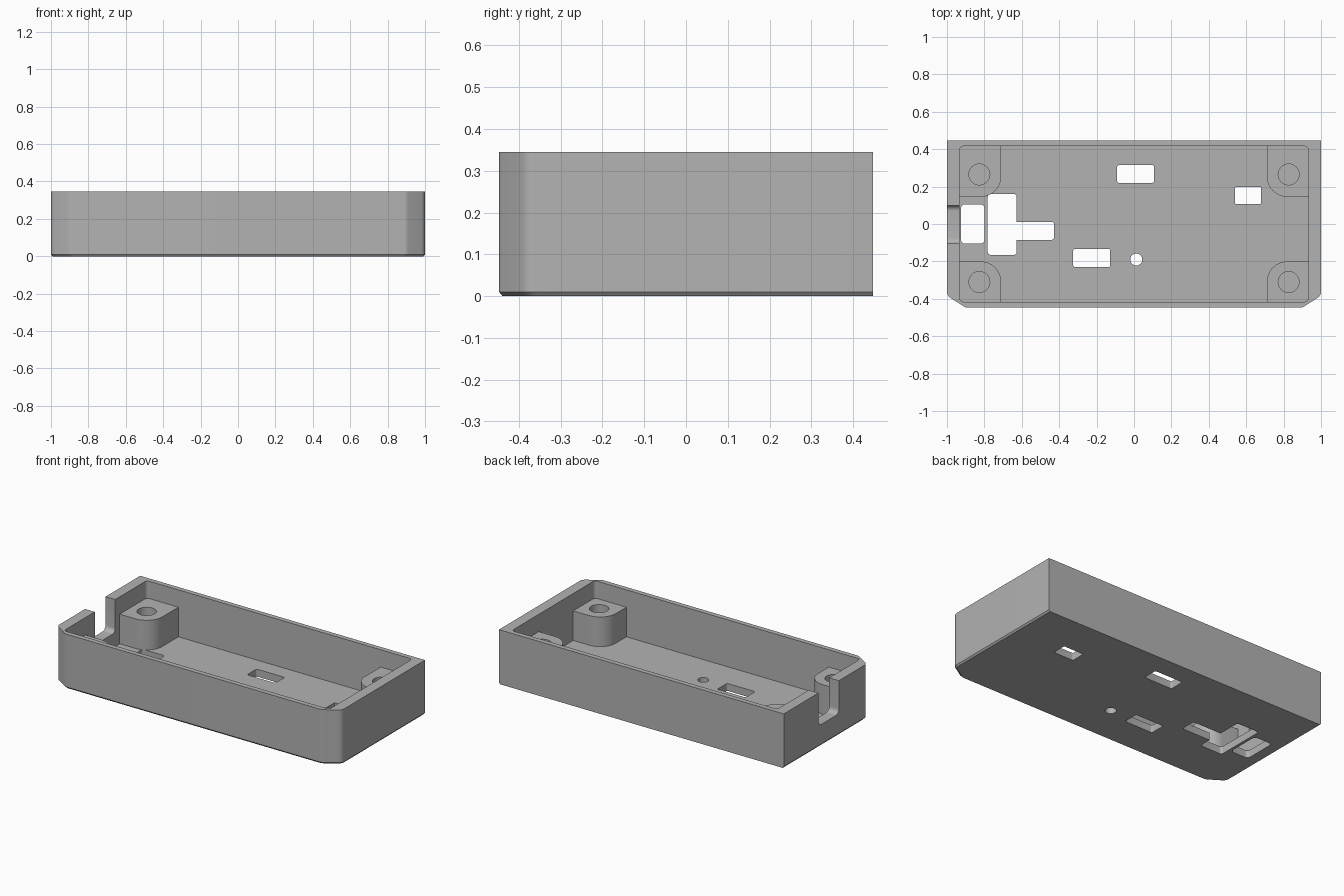
import bpy
import bmesh
from math import sin, cos, pi, radians
from mathutils import Vector

cube = bpy.data.objects.get("Cube")
if cube:
    bpy.data.objects.remove(cube, do_unlink=True)

grey = bpy.data.materials.new("mid grey plastic")
grey.use_nodes = True
COLOUR = (0.45, 0.45, 0.45, 1)
grey.diffuse_color = COLOUR
grey.node_tree.nodes["Principled BSDF"].inputs["Base Color"].default_value = COLOUR

HEIGHT, FLOOR, POST_TOP = 0.345, 0.047, 0.235
WALL_X, WALL_Y = 0.932, 0.416
ABOVE = 0.5


def rounded(corners, steps=6):
    """Outline from (x, y, radius) corners, each rounded by an arc."""
    out = []
    for i, (x, y, r) in enumerate(corners):
        p = Vector((x, y))
        if r == 0:
            out.append(p)
            continue
        a = (Vector(corners[i - 1][:2]) - p).normalized()
        b = (Vector(corners[(i + 1) % len(corners)][:2]) - p).normalized()
        half = a.angle(b) / 2
        centre = p + (a + b).normalized() * (r / sin(half))
        reach = r * cos(half) / sin(half)
        start = (p + a * reach - centre).normalized()
        end = (p + b * reach - centre).normalized()
        for k in range(steps + 1):
            out.append(centre + start.slerp(end, k / steps).normalized() * r)
    return out


def rect(x0, x1, y0, y1, r):
    return rounded([(x0, y0, r), (x1, y0, r), (x1, y1, r), (x0, y1, r)])


def circle(x, y, r, n=32):
    return [Vector((x + r * cos(2 * pi * k / n), y + r * sin(2 * pi * k / n)))
            for k in range(n)]


def prism(name, outline, lo, hi, place=lambda u, v, w: (u, v, w)):
    """Solid made by extruding an outline from lo to hi."""
    bm = bmesh.new()
    low = [bm.verts.new(place(p.x, p.y, lo)) for p in outline]
    high = [bm.verts.new(place(p.x, p.y, hi)) for p in outline]
    bm.faces.new(low)
    bm.faces.new(high)
    for i in range(len(outline)):
        bm.faces.new((low[i - 1], low[i], high[i], high[i - 1]))
    bmesh.ops.recalc_face_normals(bm, faces=bm.faces)
    mesh = bpy.data.meshes.new(name)
    bm.to_mesh(mesh)
    bm.free()
    mesh.materials.append(grey)
    obj = bpy.data.objects.new(name, mesh)
    bpy.context.collection.objects.link(obj)
    return obj


def cut(body, cutter):
    mod = body.modifiers.new("cut", 'BOOLEAN')
    mod.operation = 'DIFFERENCE'
    mod.solver = 'EXACT'
    mod.object = cutter
    bpy.context.view_layer.objects.active = body
    bpy.ops.object.modifier_apply(modifier=mod.name)
    bpy.data.objects.remove(cutter, do_unlink=True)


# Outer shell with bevelled front corners
shell = rounded([(-1, 0.447, 0), (-1, -0.383, 0.04), (-0.9, -0.447, 0.04),
                 (0.9, -0.447, 0.04), (1, -0.383, 0.04), (1, 0.447, 0)])
body = prism("enclosure_tray", shell, 0, HEIGHT)

# Lower edge eased on the front and sides
bm = bmesh.new()
bm.from_mesh(body.data)
bmesh.ops.bisect_plane(bm, geom=bm.verts[:] + bm.edges[:] + bm.faces[:],
                       plane_co=(0, 0, 0.01), plane_no=(0, 0, 1))
for v in bm.verts:
    if v.co.z < 0.001:
        v.co.x *= 0.992
        if v.co.y < 0.4:
            v.co.y += 0.008
bm.to_mesh(body.data)
bm.free()

# Lower cavity leaves a screw post in every corner
px, back, front, r = 0.71, 0.145, -0.2, 0.11
cross = rounded([
    (-px, -WALL_Y, 0), (px, -WALL_Y, 0), (px, front, r), (WALL_X, front, 0),
    (WALL_X, back, 0), (px, back, r), (px, WALL_Y, 0), (-px, WALL_Y, 0),
    (-px, back, r), (-WALL_X, back, 0), (-WALL_X, front, 0), (-px, front, r)], 10)
cut(body, prism("lower_cavity", cross, FLOOR, ABOVE))
cut(body, prism("upper_cavity", rect(-WALL_X, WALL_X, -WALL_Y, WALL_Y, 0.02),
                POST_TOP, ABOVE))

# Blind screw holes in the posts
for x in (-0.827, 0.827):
    for y in (-0.31, 0.265):
        cut(body, prism("screw_hole", circle(x, y, 0.056), FLOOR, ABOVE))

# Cable notch through the end wall
notch = rounded([(-0.105, 0.135, 0.03), (0.1, 0.135, 0.03),
                 (0.1, ABOVE, 0), (-0.105, ABOVE, 0)])
cut(body, prism("cable_notch", notch, -1.1, -0.9, lambda u, v, w: (w, u, v)))

# Openings through the floor
tee = rounded([(-0.782, -0.165, 0.015), (-0.627, -0.165, 0.015), (-0.627, -0.085, 0),
               (-0.427, -0.085, 0.015), (-0.427, 0.012, 0.015), (-0.627, 0.012, 0),
               (-0.627, 0.16, 0.015), (-0.782, 0.16, 0.015)])
openings = [rect(-0.925, -0.8, -0.105, 0.105, 0.02), tee,
            rect(-0.09, 0.107, 0.22, 0.315, 0.01),
            rect(0.54, 0.68, 0.108, 0.198, 0.005),
            rect(-0.325, -0.127, -0.23, -0.133, 0.01),
            circle(0.012, -0.19, 0.032)]
for outline in openings:
    cut(body, prism("floor_opening", outline, -0.1, 0.1))

# Smooth only the rounded corners
bpy.ops.object.select_all(action='DESELECT')
body.select_set(True)
bpy.context.view_layer.objects.active = body
bpy.ops.object.shade_smooth_by_angle(angle=radians(30))
